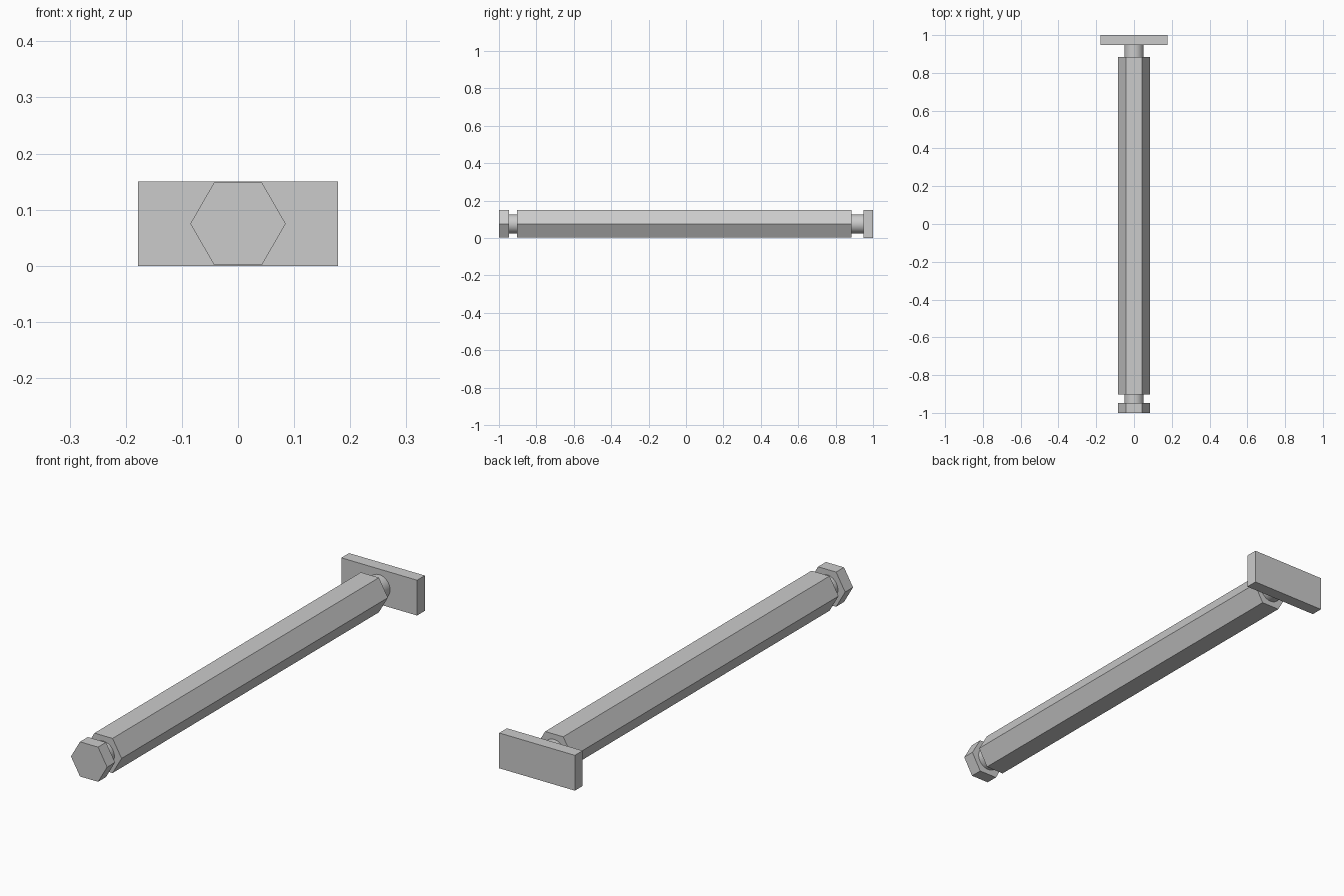
import bpy
import bmesh
import math

default = bpy.data.objects.get("Cube")
if default:
    bpy.data.objects.remove(default, do_unlink=True)

AXIS_Z = 0.075

steel = bpy.data.materials.new("grey steel")
steel.use_nodes = True
colour = (0.6, 0.6, 0.6, 1)
steel.diffuse_color = colour
steel.node_tree.nodes["Principled BSDF"].inputs["Base Color"].default_value = colour


def ring(sides, radius):
    """Regular outline in x, z with a corner pointing along +x."""
    steps = [math.tau * i / sides for i in range(sides)]
    return [(radius * math.cos(a), radius * math.sin(a)) for a in steps]


def bar(name, outline, front, back, smooth=False):
    """Extrude an x, z outline along y, from front to back."""
    bm = bmesh.new()
    face = bm.faces.new([bm.verts.new((x, front, AXIS_Z + z)) for x, z in outline])
    grown = bmesh.ops.extrude_face_region(bm, geom=[face], use_keep_orig=True)
    moved = [v for v in grown["geom"] if isinstance(v, bmesh.types.BMVert)]
    bmesh.ops.translate(bm, verts=moved, vec=(0, back - front, 0))
    bmesh.ops.recalc_face_normals(bm, faces=bm.faces)
    mesh = bpy.data.meshes.new(name)
    bm.to_mesh(mesh)
    bm.free()
    mesh.materials.append(steel)
    obj = bpy.data.objects.new(name, mesh)
    bpy.context.collection.objects.link(obj)
    if smooth:
        bpy.ops.object.select_all(action="DESELECT")
        obj.select_set(True)
        bpy.context.view_layer.objects.active = obj
        bpy.ops.object.shade_smooth_by_angle(angle=math.radians(40))
    return obj


hexagon = ring(6, 0.085)
circle = ring(48, 0.051)
w, h = 0.178, 0.075
rectangle = [(-w, -h), (w, -h), (w, h), (-w, h)]

# Hexagonal head, shaft, and the round necks either side of the shaft
bar("hex_head", hexagon, -1.0, -0.947)
bar("front_neck", circle, -0.947, -0.903, smooth=True)
bar("hex_shaft", hexagon, -0.903, 0.885)
bar("back_neck", circle, 0.885, 0.948, smooth=True)

# Flat plate closing the back end
bar("end_plate", rectangle, 0.948, 1.0)
